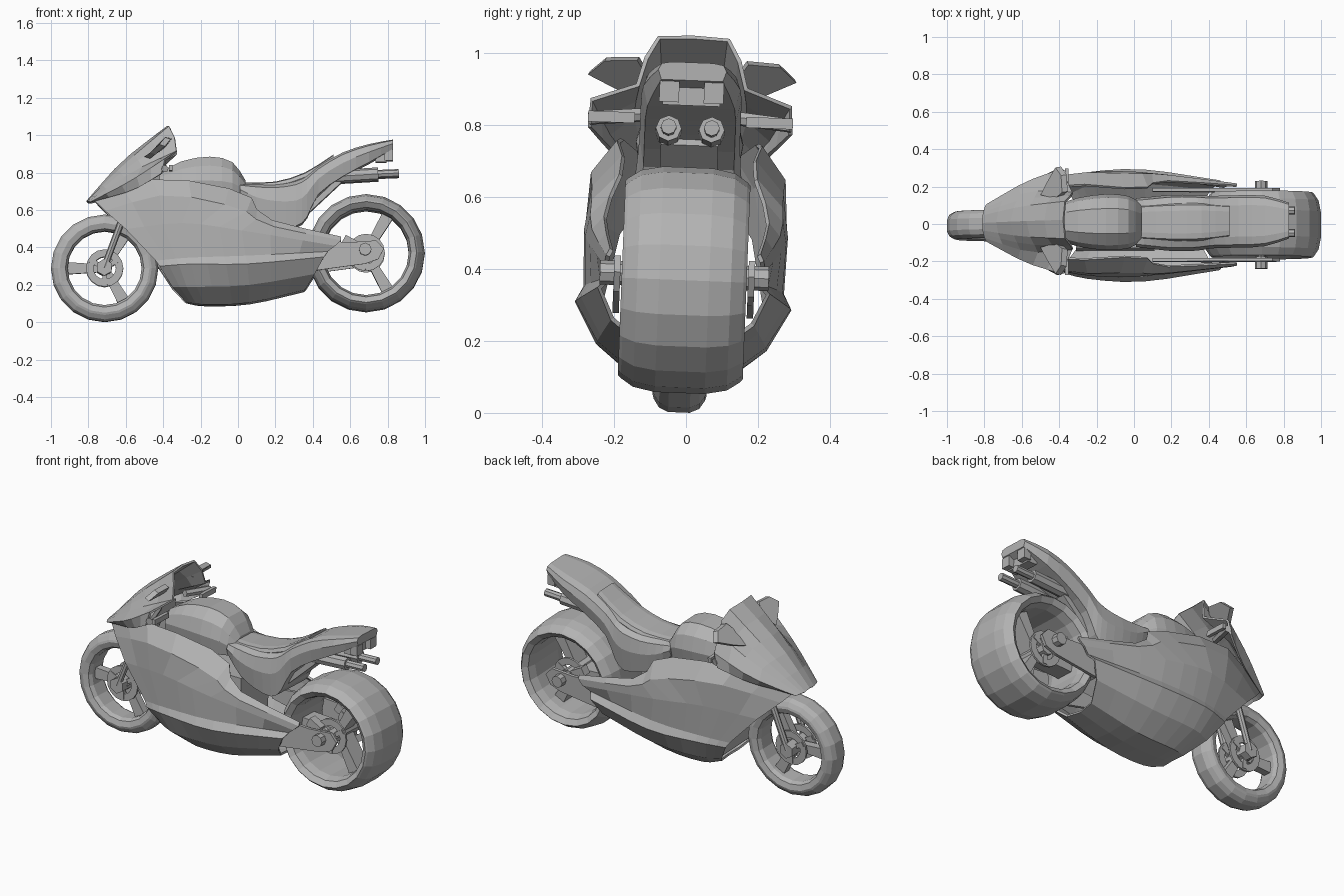
import bpy, bmesh, math
from mathutils import Matrix, Vector

cube = bpy.data.objects.get("Cube")
if cube:
    bpy.data.objects.remove(cube, do_unlink=True)

grey = bpy.data.materials.new("plain grey")
grey.use_nodes = True
tone = (0.45, 0.45, 0.45, 1)
grey.diffuse_color = tone
grey.node_tree.nodes["Principled BSDF"].inputs["Base Color"].default_value = tone

# The whole machine leans slightly to one side
PIVOT = Vector((0, 0, 0.5))
LEAN = Matrix.Translation(PIVOT) @ Matrix.Rotation(-0.04, 4, 'X') @ Matrix.Translation(-PIVOT)


def finish(name, bm, shell=0, mirror=False):
    """Turn a bmesh into a named object, optionally mirrored and thickened."""
    if mirror:
        geom = bm.verts[:] + bm.edges[:] + bm.faces[:]
        copy = bmesh.ops.duplicate(bm, geom=geom)["geom"]
        verts = [v for v in copy if isinstance(v, bmesh.types.BMVert)]
        bmesh.ops.scale(bm, vec=(1, -1, 1), verts=verts)
        bmesh.ops.reverse_faces(bm, faces=[f for f in copy if isinstance(f, bmesh.types.BMFace)])
        bmesh.ops.remove_doubles(bm, verts=bm.verts, dist=0.0005)
    bmesh.ops.recalc_face_normals(bm, faces=bm.faces)
    bm.transform(LEAN)
    mesh = bpy.data.meshes.new(name)
    bm.to_mesh(mesh)
    bm.free()
    mesh.materials.append(grey)
    obj = bpy.data.objects.new(name, mesh)
    bpy.context.collection.objects.link(obj)
    if shell:
        mod = obj.modifiers.new("thickness", 'SOLIDIFY')
        mod.thickness = shell
        mod.offset = -1


def spline(points, count):
    """Resample a coarse path with a smooth curve through its points."""
    pts = [Vector(p) for p in points]
    pts = [2 * pts[0] - pts[1]] + pts + [2 * pts[-1] - pts[-2]]
    out = []
    for i in range(count):
        t = i / (count - 1) * (len(pts) - 3)
        k = min(int(t), len(pts) - 4)
        t -= k
        a, b, c, d = pts[k:k + 4]
        out.append(b + (c - a) * t / 2 + (a - b * 2.5 + c * 2 - d / 2) * t * t
                   + ((b - c) * 1.5 + (d - a) / 2) * t ** 3)
    return out


def skin(name, rows, ring=False, loop=False, caps=False, **options):
    """Join rows of points with quads."""
    bm = bmesh.new()
    grid = [[bm.verts.new(p) for p in row] for row in rows]
    n = len(grid[0])
    pairs = list(zip(grid, grid[1:])) + ([(grid[-1], grid[0])] if loop else [])
    for a, b in pairs:
        for i in range(n if ring else n - 1):
            j = (i + 1) % n
            bm.faces.new((a[i], a[j], b[j], b[i]))
    if caps:
        bm.faces.new(grid[0])
        bm.faces.new(grid[-1])
    finish(name, bm, **options)


def lathe(name, centre, profile, sides, loop=True, **options):
    """Revolve (y, radius) pairs about a sideways axle."""
    cx, cy, cz = centre
    rows = []
    for y, r in profile:
        angles = [math.tau * i / sides for i in range(sides)]
        rows.append([(cx + r * math.cos(a), cy + y, cz + r * math.sin(a)) for a in angles])
    skin(name, rows, ring=True, loop=loop, caps=not loop, **options)


def tube(name, start, end, radius, sides=8, mirror=True):
    start, end = Vector(start), Vector(end)
    axis = end - start
    bm = bmesh.new()
    bmesh.ops.create_cone(bm, cap_ends=True, segments=sides, radius1=radius,
                          radius2=radius, depth=axis.length)
    turn = Vector((0, 0, 1)).rotation_difference(axis).to_matrix().to_4x4()
    bm.transform(Matrix.Translation((start + end) / 2) @ turn)
    finish(name, bm, mirror=mirror)


def box(name, centre, size, tilt=0, mirror=True):
    bm = bmesh.new()
    bmesh.ops.create_cube(bm, size=1)
    bm.transform(Matrix.Translation(centre) @ Matrix.Rotation(tilt, 4, 'Y')
                 @ Matrix.Diagonal((*size, 1)))
    finish(name, bm, mirror=mirror)


def plate(name, outline, y, depth):
    """Extrude an (x, z) outline sideways."""
    rows = [[(x, y + s * depth / 2, z) for x, z in outline] for s in (-1, 1)]
    skin(name, rows, ring=True, caps=True, mirror=True)


def wheel(label, centre, radius, half, rim):
    cx, _, cz = centre
    tyre = [(half * .4, radius), (half * .75, radius - .012), (half * .95, radius - .035),
            (half, rim + .03), (half * .88, rim), (half * .6, rim - .012)]
    lathe(label + "_tyre", centre, [(-y, r) for y, r in tyre][::-1] + tyre, 20)
    lathe(label + "_hub", centre, [(-half * .75, .04), (half * .75, .04)], 8, loop=False)
    disc = half * .6
    lathe(label + "_brake_disc", (cx, disc, cz),
          [(-.006, .1), (.006, .1), (.006, .06), (-.006, .06)], 16, mirror=True)
    for k in range(3):
        spin = math.tau * (k / 3 + 1 / 6)
        bm = bmesh.new()
        bmesh.ops.create_cube(bm, size=1)
        for v in bm.verts:
            if v.co.x < 0:
                v.co.z *= .6
        reach = rim - .01
        bm.transform(Matrix.Translation(centre) @ Matrix.Rotation(spin, 4, 'Y')
                     @ Matrix.Translation((reach / 2, 0, 0))
                     @ Matrix.Diagonal((reach, half * .6, .065, 1)))
        finish(label + "_spoke", bm)
        a = spin + .5
        box(label + "_disc_bracket", (cx + .06 * math.cos(a), disc, cz - .06 * math.sin(a)),
            (.06, .02, .025), a)


# Wheels
wheel("front", (-.713, 0, .288), .287, .075, .21)
wheel("rear", (.685, 0, .369), .314, .174, .24)

# Side fairing: rows run front to back, from the top edge down to the belly
fairing = [
    [(-.78, .08, .66), (-.42, .2, .76), (.03, .185, .685), (.15, .23, .55), (.55, .21, .45)],
    [(-.71, .13, .59), (-.38, .26, .67), (0, .265, .6), (.16, .265, .51), (.55, .22, .43)],
    [(-.6, .195, .49), (-.3, .27, .52), (.02, .28, .48), (.52, .225, .4)],
    [(-.44, .23, .32), (-.26, .268, .335), (.04, .275, .345), (.48, .21, .37)],
    [(-.42, .24, .29), (-.25, .285, .3), (.05, .3, .3), (.46, .24, .34)],
    [(-.35, .18, .18), (-.22, .23, .18), (.06, .235, .19), (.41, .2, .25)],
    [(-.28, .08, .105), (-.18, .12, .09), (.06, .12, .1), (.36, .1, .17)],
    [(-.27, 0, .1), (-.18, 0, .088), (.06, 0, .095), (.35, 0, .16)],
]
skin("side_fairing", [spline(row, 10) for row in fairing], mirror=True, shell=.012)

# Nose cowl with windscreen
cowl = [
    [(-.81, 0, .65), (-.62, 0, .86), (-.38, 0, 1.05)],
    [(-.81, .04, .645), (-.6, .08, .85), (-.37, .1, 1.045)],
    [(-.805, .06, .645), (-.58, .12, .83), (-.34, .135, .985)],
    [(-.8, .08, .645), (-.56, .16, .8), (-.33, .155, .91)],
    [(-.79, .1, .64), (-.58, .215, .745), (-.39, .28, .865)],
    [(-.78, .09, .64), (-.56, .2, .7), (-.41, .285, .785)],
]
skin("nose_cowl", [spline(row, 6) for row in cowl], mirror=True, shell=.012)


def body(name, stations, count, shape):
    """Loft (x, half width, bottom, top) stations using a unit cross-section."""
    rows = []
    for x, w, low, high in spline([Vector(s) for s in stations], count):
        rows.append([(x, w * u, low + (high - low) * v) for u, v in shape])
    skin(name, rows, ring=True, caps=True)


domed = [(-.9, 0), (-1, .4), (-.85, .75), (-.45, .97), (.45, .97), (.85, .75), (1, .4), (.9, 0)]
slab = [(-.9, 0), (-1, .55), (-.9, .9), (-.6, 1), (.6, 1), (.9, .9), (1, .55), (.9, 0)]

# Tank, seat unit and tail
body("fuel_tank", [(-.42, .09, .68, .8), (-.3, .13, .67, .865), (-.15, .15, .66, .89),
                   (-.03, .14, .66, .86), (.04, .1, .66, .76)], 9, domed)
body("seat_and_tail", [(.01, .13, .67, .735), (.1, .14, .575, .735), (.2, .15, .53, .735),
                       (.31, .15, .51, .755), (.37, .145, .56, .785), (.43, .14, .68, .83),
                       (.56, .14, .775, .905), (.7, .135, .85, .95), (.83, .095, .925, .975)],
     17, slab)
body("seat_pad", [(.03, .09, .7, .745), (.2, .1, .7, .75), (.36, .1, .74, .8),
                  (.51, .085, .83, .895)], 7, slab)

# Inner frame and engine, hidden inside the shells
box("engine", (-.1, 0, .36), (.42, .26, .4), mirror=False)
box("rear_mudguard", (.44, 0, .66), (.28, .16, .03), -.75, mirror=False)

# Swingarm with axle nuts
plate("swingarm", [(.1, .4), (.1, .34), (.42, .27), (.68, .305), (.75, .33), (.78, .385),
                   (.74, .43), (.6, .42), (.42, .43)], .187, .018)
tube("rear_axle_nut", (.68, .17, .382), (.68, .235, .382), .034)
tube("rear_axle", (.68, -.2, .382), (.68, .2, .382), .022, mirror=False)
box("rear_caliper", (.6, .13, .42), (.08, .05, .05), .5)

# Front fork and steering
tube("fork_leg", (-.715, .085, .29), (-.54, .085, .76), .018)
tube("front_axle", (-.715, -.1, .29), (-.715, .1, .29), .045, sides=6, mirror=False)
box("fork_clamp", (-.54, 0, .76), (.1, .22, .05), mirror=False)
tube("handlebar", (-.44, .12, .825), (-.39, .28, .81), .02, sides=6)
box("brake_lever", (-.36, .22, .815), (.02, .13, .03))

# Mirrors
glass = [(-.5, .14, .88), (-.47, .2, .9), (-.42, .285, .94), (-.39, .24, .98),
         (-.385, .15, .985), (-.42, .12, .94)]
skin("mirror_head", [glass, [(x + .03, y + .005, z - .01) for x, y, z in glass]],
     ring=True, caps=True, mirror=True)

# Twin exhausts and tail lights under the tail
tube("silencer", (.5, .06, .775), (.75, .06, .79), .036)
tube("exhaust_tip", (.74, .06, .79), (.86, .06, .795), .022)
box("tail_light", (.805, .062, .892), (.045, .055, .058))
box("tail_light_bracket", (.765, 0, .88), (.06, .16, .05), mirror=False)
